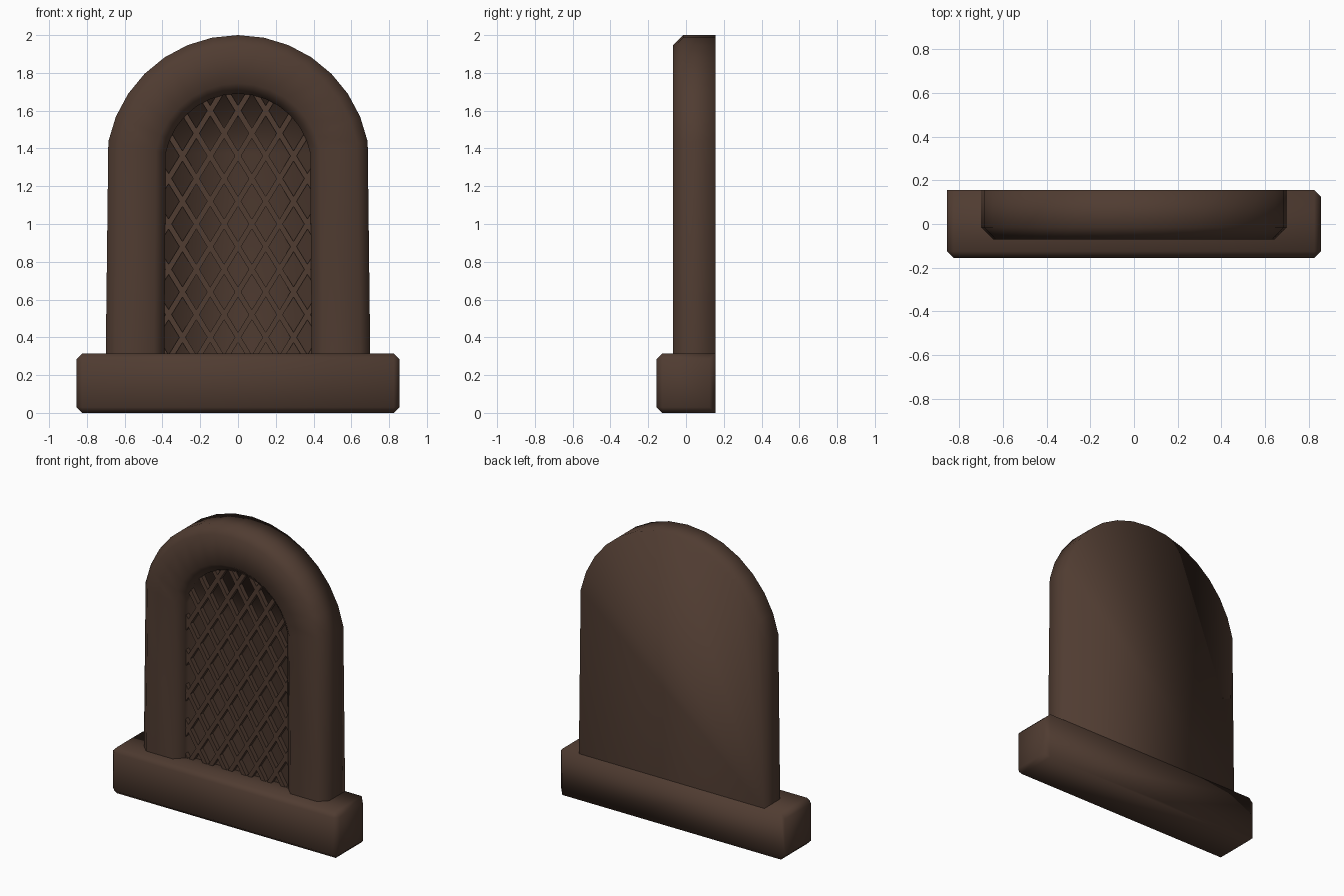
import bpy, bmesh, math
from mathutils import Matrix, Vector

if "Cube" in bpy.data.objects:
    bpy.data.objects.remove(bpy.data.objects["Cube"])

mat = bpy.data.materials.new("dark_brown")
mat.diffuse_color = (0.08, 0.045, 0.031, 1)
mat.use_nodes = True
mat.node_tree.nodes["Principled BSDF"].inputs["Base Color"].default_value = mat.diffuse_color

BASE_TOP, SPRING = 0.315, 1.3


def finish(name, bm, smooth):
    bmesh.ops.recalc_face_normals(bm, faces=bm.faces)
    for f in bm.faces:
        f.smooth = smooth
    me = bpy.data.meshes.new(name)
    bm.to_mesh(me)
    bm.free()
    me.materials.append(mat)
    ob = bpy.data.objects.new(name, me)
    bpy.context.collection.objects.link(ob)
    return ob


def arch(bm, r, y):
    """Arch outline of half-width r at depth y, foot to foot."""
    pts = [(r, BASE_TOP)]
    for i in range(1, 16):
        a = math.pi * i / 16
        pts.append((r * math.cos(a), SPRING + r * math.sin(a)))
    pts.append((-r, BASE_TOP))
    return [bm.verts.new((x, y, z)) for x, z in pts]


# Arched frame: back, outer wall, chamfers, front ring, recess and back panel
bm = bmesh.new()
rings = [arch(bm, r, y) for r, y in
         [(0.70, 0.155), (0.70, -0.015), (0.645, -0.07),
          (0.445, -0.07), (0.39, -0.015), (0.39, 0.02)]]
for a, b in zip(rings, rings[1:]):
    for i in range(len(a) - 1):
        bm.faces.new((a[i], a[i + 1], b[i + 1], b[i]))
bm.faces.new(rings[0])
bm.faces.new(rings[-1])
finish("arched_frame", bm, True)

# Base block, chamfered except along the back
bm = bmesh.new()
bmesh.ops.create_cube(bm, size=1, matrix=Matrix.Translation((0, 0, BASE_TOP / 2))
                      @ Matrix.Diagonal((1.71, 0.31, BASE_TOP, 1)))
edges = []
for e in bm.edges:
    at_back = all(v.co.y > 0 for v in e.verts)
    right_upright = all(v.co.x > 0 for v in e.verts)
    if not at_back or right_upright:
        edges.append(e)
bmesh.ops.bevel(bm, geom=edges, offset=0.03, segments=1, affect='EDGES')
finish("base_block", bm, True)


# Diamond lattice: crossing bars clipped to the opening
def inside(x, z, r=0.405):
    if z < BASE_TOP - 0.01 or abs(x) > r:
        return False
    return z < SPRING or math.hypot(x, z - SPRING) < r


PITCH_X, PITCH_Z, WIDTH = 0.147, 0.24, 0.028
slope = PITCH_Z / PITCH_X
bm = bmesh.new()
for s in (1, -1):
    for k in range(-10, 6):
        z0 = 1.60 + k * PITCH_Z
        xs = [i / 500 for i in range(-210, 211)
              if inside(i / 500, z0 + s * slope * i / 500)]
        if len(xs) < 8:
            continue
        a, b = (Vector((x, 0.007, z0 + s * slope * x)) for x in (xs[0], xs[-1]))
        m = (Matrix.Translation((a + b) / 2)
             @ Matrix.Rotation(-math.atan(s * slope), 4, 'Y')
             @ Matrix.Diagonal(((b - a).length, 0.036, WIDTH, 1)))
        bmesh.ops.create_cube(bm, size=1, matrix=m)
finish("diamond_lattice", bm, False)
